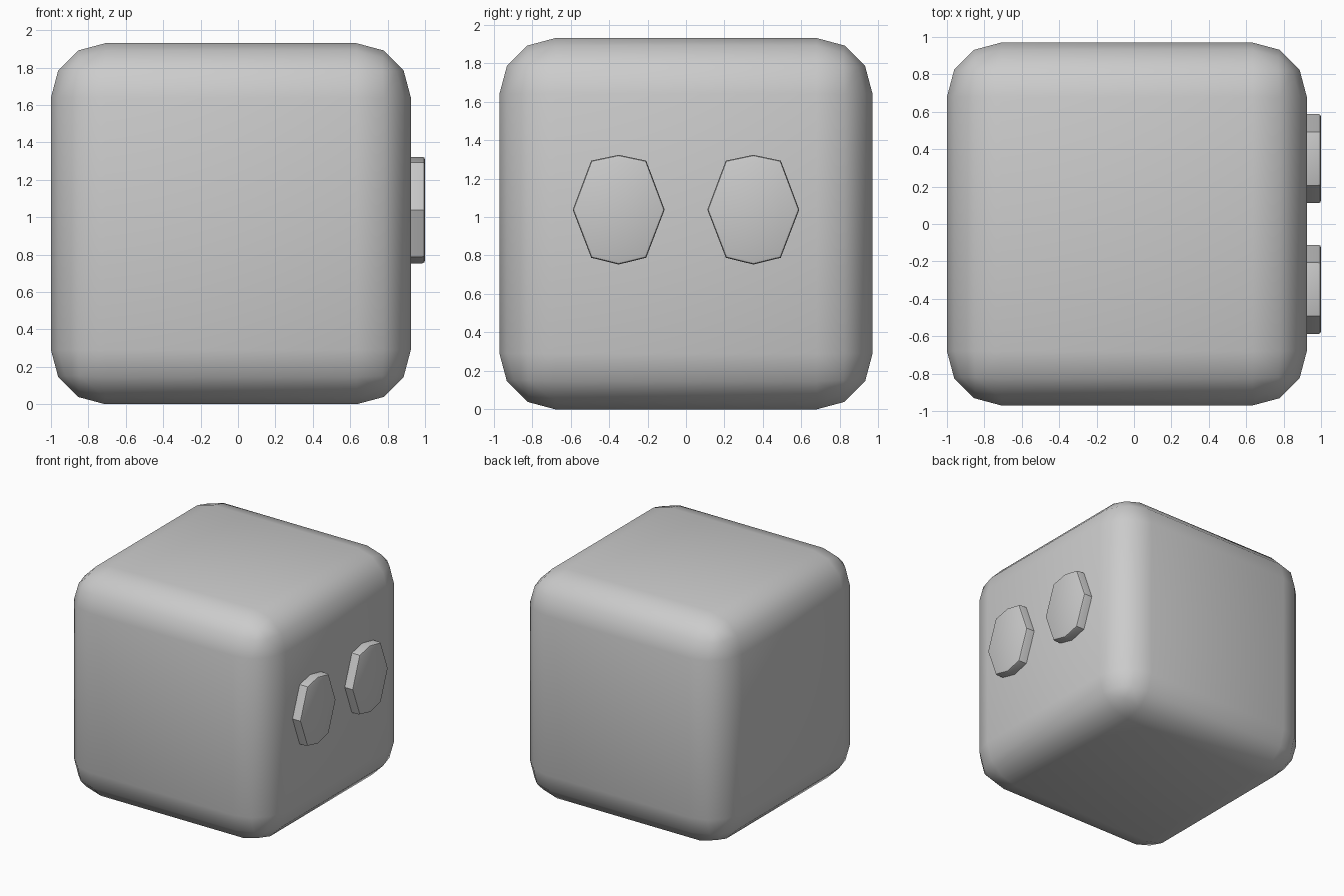
import bpy, bmesh, math

if "Cube" in bpy.data.objects:
    bpy.data.objects.remove(bpy.data.objects["Cube"])


def finish(name, bm, angle):
    bmesh.ops.recalc_face_normals(bm, faces=bm.faces[:])
    mesh = bpy.data.meshes.new(name)
    bm.to_mesh(mesh)
    bm.free()
    obj = bpy.data.objects.new(name, mesh)
    bpy.context.collection.objects.link(obj)
    bpy.ops.object.select_all(action='DESELECT')
    obj.select_set(True)
    bpy.context.view_layer.objects.active = obj
    bpy.ops.object.shade_smooth_by_angle(angle=math.radians(angle))
    return obj


# Rounded cube body
bm = bmesh.new()
bmesh.ops.create_cube(bm, size=1)
for v in bm.verts:
    v.co.x = v.co.x * 1.924 - 0.038
    v.co.y *= 1.94
    v.co.z = (v.co.z + 0.5) * 1.93
bmesh.ops.bevel(bm, geom=bm.edges[:], offset=0.29, segments=3, profile=0.5,
                affect='EDGES', clamp_overlap=True)
finish("body", bm, 35)

# Eight-sided eye plates on the +x face, with a softened outer rim
OUTLINE = [(0, 0.285), (0.143, 0.255), (0.239, 0), (0.143, -0.25),
           (0, -0.285), (-0.143, -0.25), (-0.239, 0), (-0.143, 0.255)]
for name, side in (("eye_left", -1), ("eye_right", 1)):
    bm = bmesh.new()
    base = bm.faces.new([bm.verts.new((0.88, side * 0.35 + y, 1.038 + z)) for y, z in OUTLINE])
    ext = bmesh.ops.extrude_face_region(bm, geom=[base])["geom"]
    top = [v for v in ext if isinstance(v, bmesh.types.BMVert)]
    bmesh.ops.translate(bm, verts=top, vec=(0.12, 0, 0))
    rim = [e for e in bm.edges if all(v.co.x > 0.99 for v in e.verts)]
    bmesh.ops.bevel(bm, geom=rim, offset=0.015, segments=2, profile=0.5, affect='EDGES')
    finish(name, bm, 30)
